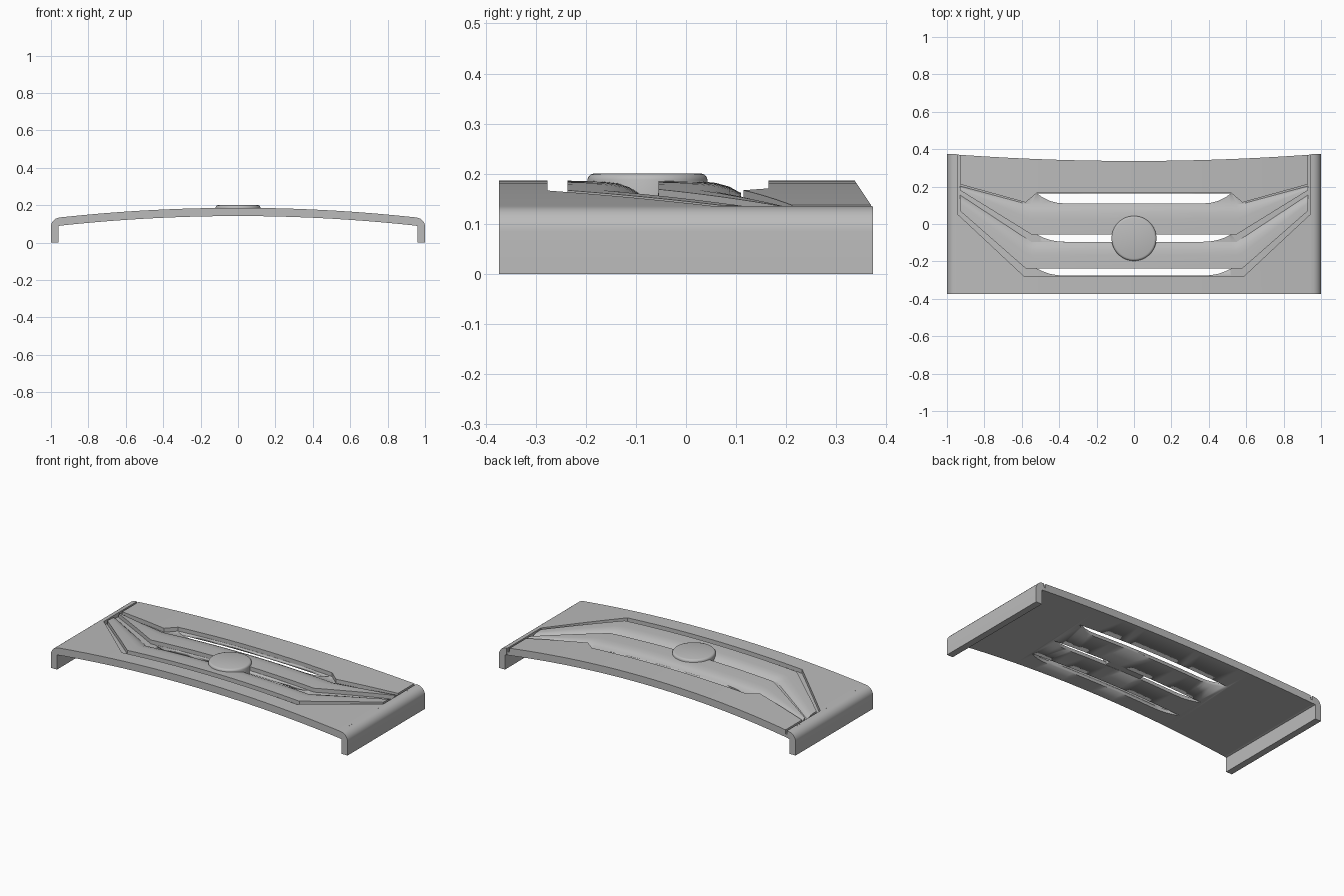
import bpy, bmesh, math

if "Cube" in bpy.data.objects:
    bpy.data.objects.remove(bpy.data.objects["Cube"], do_unlink=True)

grey = bpy.data.materials.new("plain grey")
grey.use_nodes = True
COLOUR = (0.5, 0.5, 0.5, 1)
grey.diffuse_color = COLOUR
grey.node_tree.nodes["Principled BSDF"].inputs["Base Color"].default_value = COLOUR

FRONT, DEPTH, THICK = -0.373, 0.024, 0.044


def arc(x):
    return 0.186 - 0.0567 * x * x


def back(x):
    return 0.337 + 0.038 * x * x


def path(x, *pts):
    """Height of a mirrored polyline at x, constant outside its ends."""
    x = abs(x)
    if x <= pts[0][0]:
        return pts[0][1]
    for (xa, ya), (xb, yb) in zip(pts, pts[1:]):
        if x <= xb:
            return ya + (yb - ya) * (x - xa) / (xb - xa)
    return pts[-1][1]


def finish(name, bm, angle=30):
    bmesh.ops.recalc_face_normals(bm, faces=bm.faces)
    mesh = bpy.data.meshes.new(name)
    bm.to_mesh(mesh)
    bm.free()
    mesh.materials.append(grey)
    ob = bpy.data.objects.new(name, mesh)
    bpy.context.collection.objects.link(ob)
    bpy.ops.object.select_all(action="DESELECT")
    ob.select_set(True)
    bpy.context.view_layer.objects.active = ob
    bpy.ops.object.shade_smooth_by_angle(angle=math.radians(angle))
    return ob


def loft(name, sections):
    """Join equal closed rings of points and cap both ends."""
    bm = bmesh.new()
    rings = [[bm.verts.new(p) for p in s] for s in sections]
    n = len(rings[0])
    for a, b in zip(rings, rings[1:]):
        for i in range(n):
            j = (i + 1) % n
            bm.faces.new((a[i], a[j], b[j], b[i]))
    bm.faces.new(rings[0])
    bm.faces.new(rings[-1])
    return finish(name, bm)


def slat(y0, y1):
    """Flat-topped slat that rolls down to the groove behind it."""
    steps = ((0, 0), (0.5, 0.05), (0.7, 0.18), (0.87, 0.5), (1, 1))
    return [(y0 + (y1 - y0) * t, -DEPTH * d) for t, d in steps]


def panel_section(x, mode):
    pocket = path(x, (0.59, -0.277), (0.94, 0.05))
    front = path(x, (0.58, -0.237), (0.93, 0.07))
    front_end = path(x, (0.55, -0.095), (0.93, 0.155))
    rear = path(x, (0.55, -0.055), (0.93, 0.18))
    rear_end = path(x, (0.58, 0.108), (0.93, 0.203))
    plate = path(x, (0.52, 0.165), (0.58, 0.115), (0.93, 0.212))
    top = [(FRONT, 0), (pocket, 0), (pocket, -DEPTH)]
    top += [(front, -DEPTH)] + slat(front, front_end)
    top += [(rear, -DEPTH)] + slat(rear, rear_end)
    top += [(plate, -DEPTH), (plate, 0), (back(x), 0)]
    if mode == "side groove":
        top = top[:2] + [(y, -DEPTH) for y, z in top[2:]]
    elif mode == "plain":
        top = [(y, 0) for y, z in top]
    top += [(back(x), -THICK), (FRONT, -THICK)]
    return [(x, y, arc(x) + z) for y, z in top]


# Arched panel with recessed slats and a narrow groove along each end
half = [(x / 20, "slats") for x in range(1, 19)]
half += [(x, "slats") for x in (0.52, 0.58, 0.59, 0.93)]
half += [(0.931, "side groove"), (0.941, "side groove"), (0.942, "plain"), (0.95, "plain")]
half.sort()
stations = [(-x, m) for x, m in reversed(half)] + [(0, "slats")] + half
panel = loft("arched_panel", [panel_section(x, m) for x, m in stations])

# Through slots with rounded ends on the front edge
for name, y0, y1 in (("front", -0.276, -0.238), ("middle", -0.095, -0.056), ("rear", 0.11, 0.164)):
    side = [(0.52, 1), (0.49, 0.62), (0.45, 0.25), (0.41, 0.06), (0.37, 0)]
    outline = side + [(-x, t) for x, t in reversed(side)]
    cutter = loft(name + "_slot_cutter",
                  [[(x, y0 + (y1 - y0) * t, z) for x, t in outline] for z in (0, 0.3)])
    cutter.hide_render = True
    cutter.hide_viewport = True
    cutter.display_type = "WIRE"
    cut = panel.modifiers.new(name + " slot", "BOOLEAN")
    cut.operation = "DIFFERENCE"
    cut.solver = "EXACT"
    cut.object = cutter

# Rounded end flanges
R = 0.05
for name, s in (("left_flange", 1), ("right_flange", -1)):
    prof = [(0.949, arc(0.949))]
    for i in range(9):
        a = math.radians(80 - 10 * i)
        prof.append((1 - R + R * math.cos(a), 0.084 + R * math.sin(a)))
    prof += [(1, 0), (0.96, 0), (0.96, 0.088), (0.949, arc(0.949) - THICK)]
    loft(name, [[(s * x, y, z) for x, z in prof] for y in (FRONT, 0.373)])

# Round central badge, turned from a profile
bm = bmesh.new()
prof = [(0.12, 0.143), (0.12, 0.188), (0.118, 0.194), (0.114, 0.198), (0.108, 0.2)]
rings = []
for r, z in prof:
    rings.append([bm.verts.new((r * math.cos(i * math.tau / 64),
                                -0.077 + r * math.sin(i * math.tau / 64), z)) for i in range(64)])
for a, b in zip(rings, rings[1:]):
    for i in range(64):
        j = (i + 1) % 64
        bm.faces.new((a[i], a[j], b[j], b[i]))
bm.faces.new(rings[0])
bm.faces.new(rings[-1])
finish("round_badge", bm, 40)
